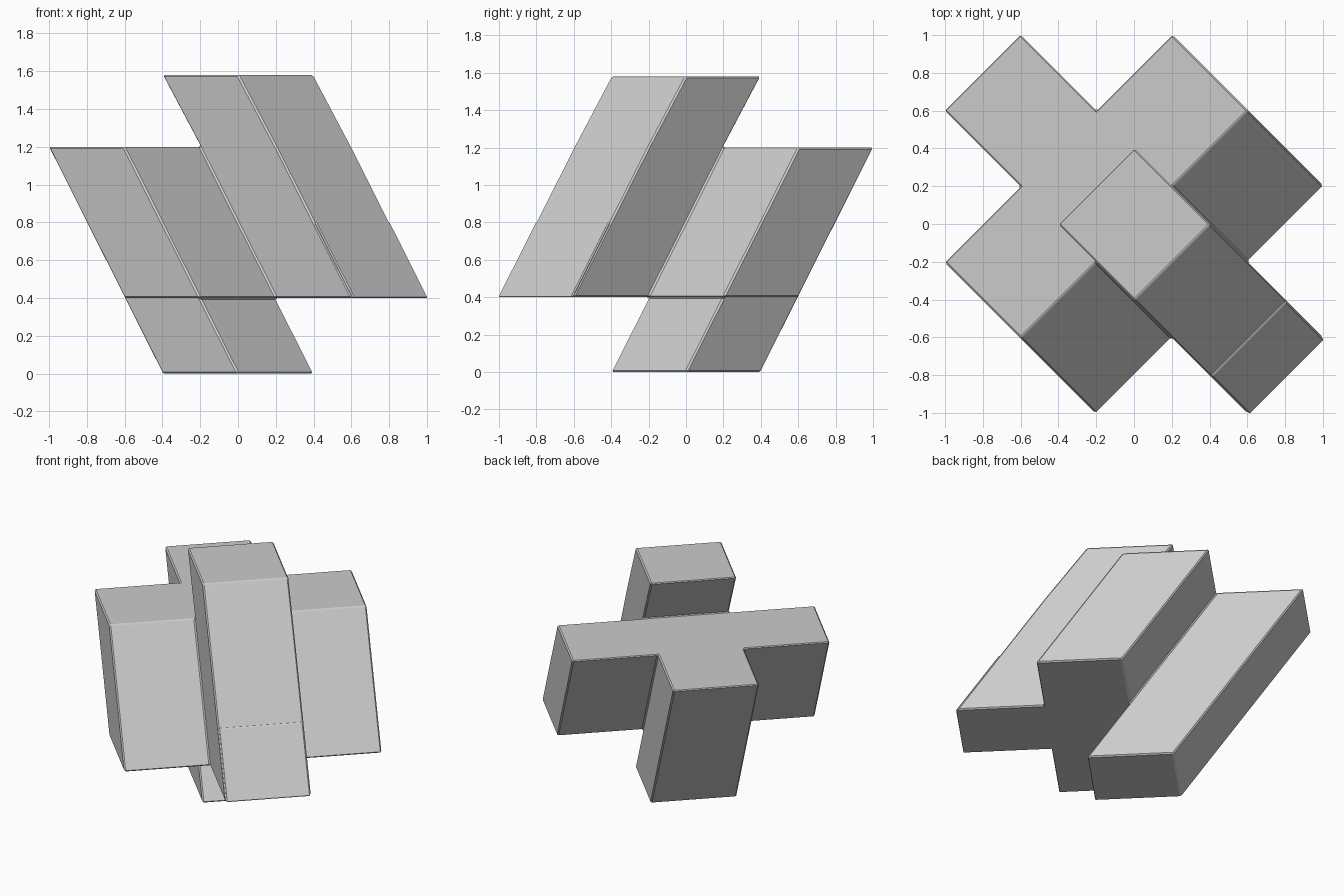
import bpy, bmesh
from mathutils import Vector

if "Cube" in bpy.data.objects:
    bpy.data.objects.remove(bpy.data.objects["Cube"])

S = 0.402                                # half diagonal of one cell in plan
LEVELS = [0, 0.4, 0.8, 1.2, 1.58]        # heights of the cell layers


def place(i, j, k):
    """Grid corner -> sheared position: i, j run diagonally in plan, k is the layer."""
    lean = (4 - k) * S / 2
    x = (i + j) * S + lean
    y = (i - j) * S - lean
    return Vector((x, y, LEVELS[k]))


# Column of cells: (i, j) -> first and last+1 layer
columns = {
    (0, 0): (1, 3),      # core
    (1, 0): (1, 3),      # right arm
    (-1, 0): (1, 3),     # left arm
    (0, 1): (1, 4),      # front arm, one cell taller
    (0, -1): (0, 3),     # back arm, one cell lower
}
cells = {(i, j, k) for (i, j), (a, b) in columns.items() for k in range(a, b)}


def add_object(name, bm, bevel):
    bmesh.ops.recalc_face_normals(bm, faces=bm.faces[:])
    me = bpy.data.meshes.new(name)
    bm.to_mesh(me)
    bm.free()
    ob = bpy.data.objects.new(name, me)
    bpy.context.collection.objects.link(ob)
    mod = ob.modifiers.new("edge_bevel", 'BEVEL')
    mod.width, mod.segments, mod.limit_method = bevel, 1, 'ANGLE'
    return ob


# Leaning block body: only the outer faces of the joined cells
bm = bmesh.new()
verts = {}


def corner(p):
    if p not in verts:
        # Layer 4 top sits over the plan centre, so shift the front column by -1.5 cells
        q = place(p[0] - 0.5, p[1] - 1.5, p[2])
        verts[p] = bm.verts.new(q)
    return verts[p]


for c in sorted(cells):
    for axis in range(3):
        for side in (0, 1):
            n = list(c)
            n[axis] += 1 if side else -1
            if tuple(n) in cells:
                continue
            a, b = [x for x in range(3) if x != axis]
            loop = []
            for da, db in ((0, 0), (1, 0), (1, 1), (0, 1)):
                p = list(c)
                p[axis] += side
                p[a] += da
                p[b] += db
                loop.append(corner(tuple(p)))
            bm.faces.new(loop)
bmesh.ops.recalc_face_normals(bm, faces=bm.faces[:])
bmesh.ops.dissolve_limit(bm, angle_limit=0.01, verts=bm.verts[:], edges=bm.edges[:])
add_object("leaning_cross_block", bm, 0.009)

# Slightly raised lower facing on the front arm, giving the small ledge
bm = bmesh.new()
bmesh.ops.create_cube(bm, size=1)
for v in bm.verts:
    k = 2 if v.co.z > 0 else 1
    j = 0.515 if v.co.y > 0 else 0.3
    v.co = place(v.co.x * 0.98, j, k)
add_object("front_arm_lower_facing", bm, 0.006)
